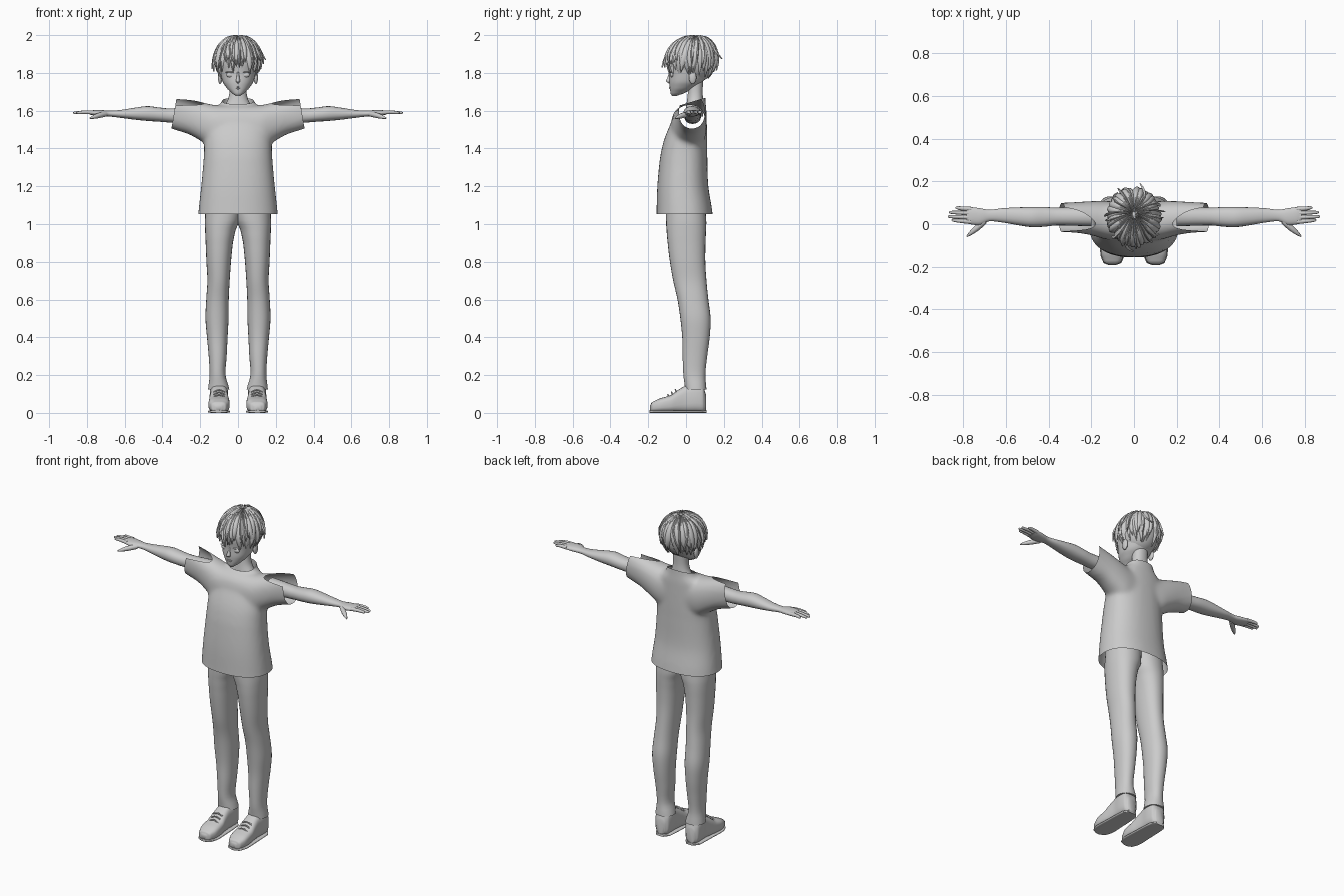
import bpy, bmesh, math, random
from mathutils import Vector

random.seed(4)
if "Cube" in bpy.data.objects:
    bpy.data.objects.remove(bpy.data.objects["Cube"])

grey = bpy.data.materials.new("light_grey")
grey.use_nodes = True
COLOUR = (0.6, 0.6, 0.6, 1)
grey.diffuse_color = COLOUR
grey.node_tree.nodes["Principled BSDF"].inputs["Base Color"].default_value = COLOUR


def finish(name, bm, mirror=False, angle=60):
    """Turn a bmesh into a smooth-shaded object, optionally mirrored over x."""
    bmesh.ops.recalc_face_normals(bm, faces=bm.faces)
    mesh = bpy.data.meshes.new(name)
    bm.to_mesh(mesh)
    bm.free()
    mesh.materials.append(grey)
    obj = bpy.data.objects.new(name, mesh)
    bpy.context.collection.objects.link(obj)
    bpy.ops.object.select_all(action='DESELECT')
    bpy.context.view_layer.objects.active = obj
    obj.select_set(True)
    bpy.ops.object.shade_smooth_by_angle(angle=math.radians(angle))
    if mirror:
        obj.modifiers.new("mirror", 'MIRROR').use_mirror_merge = False
    return obj


def bridge(bm, loops, cap=True):
    """Skin a series of equal point loops."""
    rows = [[bm.verts.new(p) for p in loop] for loop in loops]
    n = len(rows[0])
    for a, b in zip(rows, rows[1:]):
        for i in range(n):
            j = (i + 1) % n
            bm.faces.new((a[i], a[j], b[j], b[i]))
    if cap:
        bm.faces.new(rows[0])
        bm.faces.new(rows[-1])


def smooth_rings(rings, steps):
    """Catmull-Rom interpolation between rings of numbers."""
    out = []
    for k in range(len(rings) - 1):
        p0, p1 = rings[max(k - 1, 0)], rings[k]
        p2, p3 = rings[k + 1], rings[min(k + 2, len(rings) - 1)]
        for s in range(steps):
            t = s / steps
            row = [b + (c - a) * t / 2 + (a - 2.5 * b + 2 * c - d / 2) * t * t
                   + (1.5 * (b - c) + (d - a) / 2) * t ** 3
                   for a, b, c, d in zip(p0, p1, p2, p3)]
            row[0] = p1[0] + (p2[0] - p1[0]) * t
            out.append(row)
    return out + [list(rings[-1])]


def loft(bm, rings, axis='Z', n=28, power=2.2, steps=4):
    """Rings are (position, a_min, a_max, b_min, b_max) along the given axis."""
    loops = []
    for pos, a0, a1, b0, b1 in smooth_rings(rings, steps):
        loop = []
        for i in range(n):
            c, s = math.cos(math.tau * i / n), math.sin(math.tau * i / n)
            a = (a0 + a1) / 2 + (a1 - a0) / 2 * math.copysign(abs(c) ** (2 / power), c)
            b = (b0 + b1) / 2 + (b1 - b0) / 2 * math.copysign(abs(s) ** (2 / power), s)
            loop.append({'Z': (a, b, pos), 'X': (pos, a, b), 'Y': (a, pos, b)}[axis])
        loops.append(loop)
    bridge(bm, loops)


def lofted(name, rings, mirror=False, **options):
    bm = bmesh.new()
    loft(bm, rings, **options)
    return finish(name, bm, mirror)


def tube(bm, points, radii, n=10):
    """Round tapered limb through points."""
    loops = []
    rows = smooth_rings([(i, *p, r) for i, (p, r) in enumerate(zip(points, radii))], 3)
    pts = [Vector(r[1:4]) for r in rows]
    for k, row in enumerate(rows):
        d = pts[min(k + 1, len(pts) - 1)] - pts[max(k - 1, 0)]
        u = d.cross(Vector((0, 0, 1))).normalized()
        v = u.cross(d).normalized()
        loops.append([pts[k] + row[4] * (u * math.cos(math.tau * i / n) + v * math.sin(math.tau * i / n))
                      for i in range(n)])
    bridge(bm, loops)


def ellipsoid(name, centre, size, mirror=False):
    bm = bmesh.new()
    bmesh.ops.create_uvsphere(bm, u_segments=16, v_segments=10, radius=1)
    for v in bm.verts:
        v.co = Vector(centre) + Vector([a * b for a, b in zip(v.co, size)])
    return finish(name, bm, mirror)


def cut(bm, point, normal):
    """Remove everything on the side the normal points to."""
    bmesh.ops.bisect_plane(bm, geom=bm.verts[:] + bm.edges[:] + bm.faces[:],
                           plane_co=point, plane_no=normal, clear_outer=True)


# Shirt: torso and sleeves fused, smoothed, then opened at hem, cuffs and neck
bm = bmesh.new()
loft(bm, [(.98, -.216, .216, -.158, .146), (1.06, -.21, .21, -.156, .14),
          (1.2, -.195, .195, -.152, .118), (1.35, -.182, .182, -.138, .113),
          (1.44, -.178, .178, -.118, .112), (1.53, -.17, .17, -.082, .11),
          (1.6, -.14, .14, -.036, .108), (1.64, -.09, .09, -.005, .104),
          (1.72, -.075, .075, .01, .1)], n=40, power=2.3)
for side in (1, -1):
    loft(bm, [(0, -.08, .1, 1.4, 1.63), (side * .12, -.075, .108, 1.39, 1.63),
              (side * .19, -.055, .108, 1.435, 1.645), (side * .26, -.042, .104, 1.475, 1.665),
              (side * .33, -.038, .1, 1.497, 1.685), (side * .42, -.038, .1, 1.525, 1.71)],
         axis='X', n=32, power=2.3)
shirt = finish("shirt", bm)
remesh = shirt.modifiers.new("fuse", 'REMESH')
remesh.mode, remesh.voxel_size = 'VOXEL', .011
fused = bpy.data.meshes.new_from_object(shirt.evaluated_get(bpy.context.evaluated_depsgraph_get()))
bpy.data.objects.remove(shirt)
bm = bmesh.new()
bm.from_mesh(fused)
for _ in range(6):
    bmesh.ops.smooth_vert(bm, verts=bm.verts, factor=.5, use_axis_x=True, use_axis_y=True, use_axis_z=True)
cut(bm, (0, 0, 1.052), (0, 0, -1))
cut(bm, (0, 0, 1.638), (0, -.3, 1))
for side in (1, -1):
    cut(bm, (side * .338, 0, 1.59), (side, 0, .17))
finish("shirt", bm)

# Trousers
lofted("trouser_leg", [
    (.125, .046, .158, -.005, .108), (.2, .066, .15, -.014, .102), (.3, .06, .155, -.018, .112),
    (.4, .055, .164, -.02, .125), (.5, .05, .172, -.03, .13), (.6, .049, .168, -.045, .118),
    (.7, .044, .162, -.068, .108), (.8, .037, .167, -.085, .102), (.9, .027, .171, -.097, .103),
    (.97, .012, .174, -.103, .106), (1.02, -.01, .175, -.106, .107), (1.12, -.02, .17, -.106, .1)],
    mirror=True)

# Shoes with soles and laces
lofted("shoe", [
    (-.19, .085, .12, .012, .04), (-.182, .064, .14, .006, .056), (-.14, .046, .155, .004, .076),
    (-.08, .045, .155, .004, .094), (-.045, .05, .151, .004, .12), (0, .054, .147, .004, .145),
    (.05, .052, .15, .004, .16), (.09, .058, .146, .004, .145), (.105, .075, .13, .012, .1)],
    mirror=True, axis='Y', power=3)
lofted("sole", [(-.193, .085, .12, 0, .014), (-.183, .06, .143, 0, .014), (-.14, .043, .158, 0, .014),
                (-.05, .045, .156, 0, .014), (.08, .053, .15, 0, .014), (.108, .075, .13, 0, .014)],
       mirror=True, axis='Y', power=4)
bm = bmesh.new()
for k in range(3):
    y, z = -.092 + .02 * k, .092 + .013 * k
    tube(bm, [(.07, y, z - .008), (.1, y - .004, z + .004), (.13, y, z - .008)], [.004] * 3)
finish("shoe_laces", bm, mirror=True)

# Arms, palms and fingers
lofted("arm", [
    (.2, -.01, .08, 1.53, 1.62), (.36, -.006, .077, 1.537, 1.612), (.42, -.012, .08, 1.542, 1.617),
    (.48, -.014, .08, 1.546, 1.624), (.55, -.004, .078, 1.553, 1.615), (.62, .008, .074, 1.562, 1.604),
    (.68, .013, .067, 1.569, 1.6), (.72, -.004, .074, 1.57, 1.603), (.76, -.002, .079, 1.574, 1.603),
    (.785, .004, .08, 1.579, 1.6)], mirror=True, axis='X', n=20)
bm = bmesh.new()
for y, y_tip, tip in ((.011, .018, .855), (.031, .035, .872), (.051, .055, .867), (.07, .077, .838)):
    tube(bm, [(.765, y, 1.59), (.81, (y + y_tip) / 2, 1.592), (tip - .008, y_tip, 1.589), (tip, y_tip, 1.588)],
         [.011, .0095, .007, .002])
tube(bm, [(.7, .015, 1.583), (.735, -.017, 1.575), (.765, -.042, 1.566), (.784, -.058, 1.56)],
     [.014, .014, .0095, .003])
finish("fingers", bm, mirror=True)

# Neck, head and face
lofted("neck", [(1.57, -.1, .1, -.005, .09), (1.62, -.075, .075, .0, .092), (1.66, -.053, .053, .006, .09),
                (1.7, -.045, .045, .01, .088), (1.76, -.045, .045, .01, .09)])
lofted("head", [
    (1.677, -.012, .012, -.073, -.05), (1.69, -.03, .03, -.081, -.015), (1.715, -.056, .056, -.085, .035),
    (1.75, -.08, .08, -.088, .085), (1.8, -.094, .094, -.087, .118), (1.86, -.104, .104, -.094, .138),
    (1.92, -.094, .094, -.08, .13), (1.96, -.06, .06, -.04, .09), (1.975, -.015, .015, .01, .04)], n=36)
lofted("nose", [(1.745, -.004, .004, -.092, -.08), (1.755, -.011, .011, -.106, -.075),
                (1.772, -.008, .008, -.099, -.075), (1.81, -.005, .005, -.089, -.075)], n=12)
ellipsoid("eye", (.041, -.074, 1.79), (.021, .009, .014), mirror=True)
ellipsoid("eyelash", (.042, -.076, 1.804), (.025, .011, .003), mirror=True)
ellipsoid("ear", (.095, .035, 1.775), (.011, .02, .034), mirror=True)
ellipsoid("upper_lip", (0, -.084, 1.724), (.017, .006, .003))
ellipsoid("lower_lip", (0, -.083, 1.717), (.012, .006, .004))

# Hair: a scalp shell covered with tapered locks
bm = bmesh.new()
bmesh.ops.create_uvsphere(bm, u_segments=32, v_segments=20, radius=1)
for v in bm.verts:
    v.co = (v.co.x * .114, .03 + v.co.y * .126, 1.865 + v.co.z * .122)
cut(bm, (0, 0, 1.81), (0, -.55, -1))
finish("hair_cap", bm)


def lock(bm, phi, end, width, drift=0.0, kick=0.0, size=1.0, start=.1):
    """Lens-shaped strand following the skull from the crown down to polar angle end."""
    def spot(t, angle, raise_by):
        th = start + (end - start) * t
        r = math.sin(th) if th < 1.57 else 1 - .32 * (th - 1.57) ** 1.5
        r *= size
        out = r + raise_by + kick * t ** 4
        return Vector((.117 * out * math.sin(angle), .03 - .13 * out * math.cos(angle) + .02 * (1 - t) ** 2,
                       1.867 + .122 * size * math.cos(th) + .1 * raise_by * max(math.cos(th), 0)))
    loops = []
    for k in range(11):
        t = k / 10
        angle = phi + drift * t * t
        half = width * (1 - t ** 3) * (.35 + .65 * min(1, t * 2.5)) + .004
        thick = .075 * (1 - t ** 4) + .005
        loops.append([spot(t, angle - half, -.03), spot(t, angle - half * .4, thick * .8),
                      spot(t, angle, thick), spot(t, angle + half * .4, thick * .8),
                      spot(t, angle + half, -.03), spot(t, angle, -.05)])
    bridge(bm, loops)


bm = bmesh.new()
COUNT = 26
for layer in range(2):
    for i in range(COUNT):
        phi = math.tau * (i + layer / 2) / COUNT - math.pi + random.uniform(-.06, .06)
        front = abs(phi) < .9
        end = random.uniform(1.9, 2.25) if front else random.uniform(2.25, 2.5)
        lock(bm, phi, end - .35 * layer, random.uniform(.15, .24), random.uniform(-.25, .25),
             random.uniform(-.02, .12), 1 + .035 * layer)
for i in range(14):  # loose flyaway tips
    lock(bm, math.tau * i / 14 + random.uniform(-.2, .2), random.uniform(1.5, 2.1), .07,
         random.uniform(-.5, .5), random.uniform(.1, .25), 1.05, .3)
finish("hair_locks", bm, angle=40)
